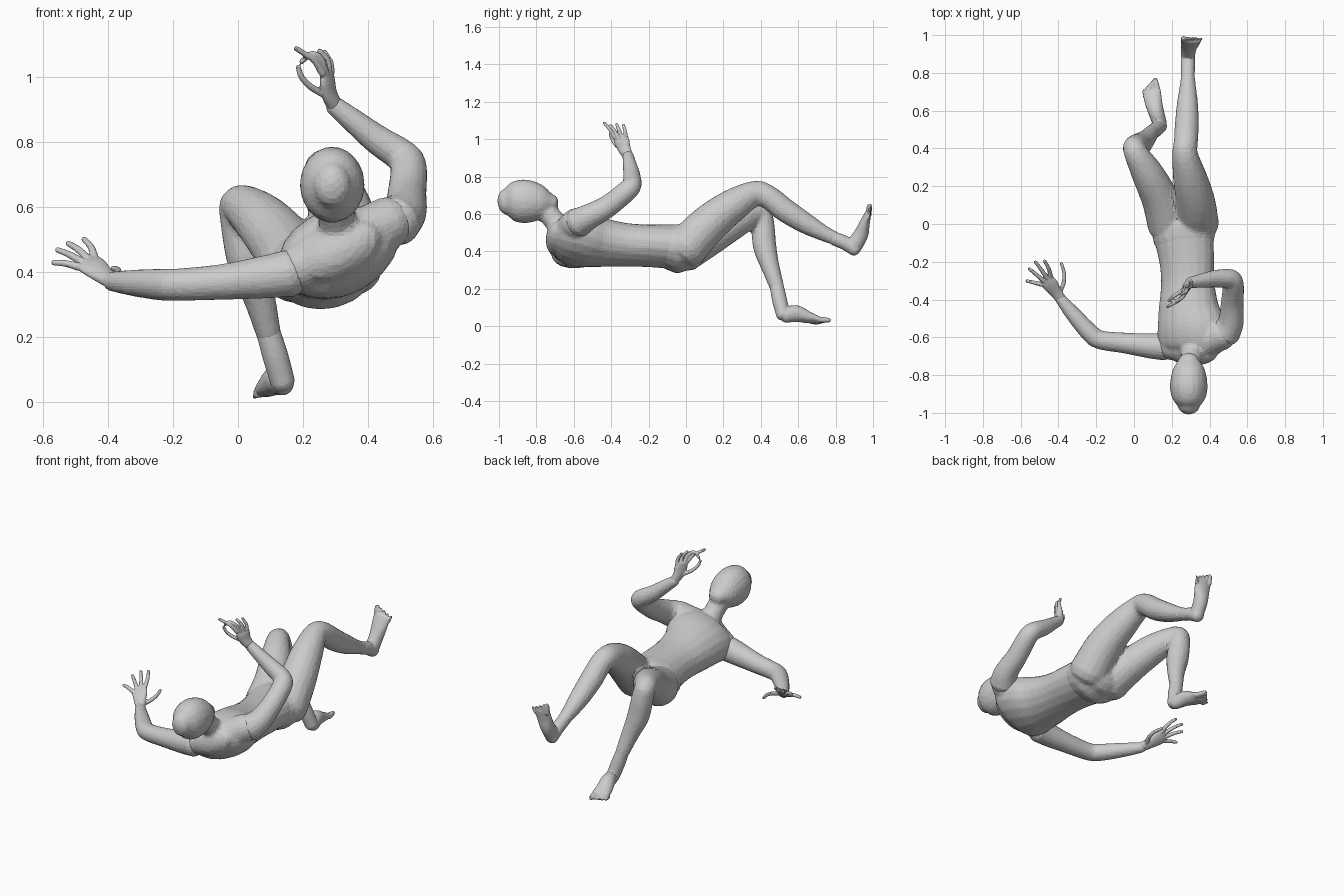
import bpy, bmesh, math
from mathutils import Vector


def spline(pts, steps=5):
    """Smooth curve through control points of any dimension."""
    p = [Vector(q) for q in pts]
    p = [p[0] * 2 - p[1]] + p + [p[-1] * 2 - p[-2]]
    out = []
    for i in range(1, len(p) - 2):
        a, b, c, d = p[i - 1:i + 3]
        for s in range(steps):
            t = s / steps
            out.append(0.5 * (b * 2 + (c - a) * t + (a * 2 - b * 5 + c * 4 - d) * t * t
                              + (b * 3 - a - c * 3 + d) * t ** 3))
    return out + [p[-2]]


def loft(bm, pts, wide=(1, 0, 0), wide_end=None, sides=18):
    """Closed elliptical tube; points are (x, y, z, half width[, half depth])."""
    path = spline([tuple(q) if len(q) == 5 else tuple(q) + (q[3],) for q in pts])
    pos = [Vector(q[:3]) for q in path]
    n = len(path)
    w0, w1 = Vector(wide), Vector(wide_end or wide)
    rings = []

    def ring(c, t, w, a, b):
        u = (w - t * w.dot(t)).normalized()
        v = t.cross(u)
        rings.append([bm.verts.new(c + u * (a * math.cos(k * math.tau / sides))
                                   + v * (b * math.sin(k * math.tau / sides)))
                      for k in range(sides)])

    for i in range(n):
        t = (pos[min(i + 1, n - 1)] - pos[max(i - 1, 0)]).normalized()
        w = w0.lerp(w1, i / (n - 1))
        a, b = path[i][3], path[i][4]
        bulge = min(a, b) * 0.75
        caps = [(-bulge * math.sin(h), math.cos(h)) for h in (1.4, 1.0, 0.5)]
        if i == 0:
            for off, s in caps:
                ring(pos[i] + t * off, t, w, a * s, b * s)
        ring(pos[i], t, w, a, b)
        if i == n - 1:
            for off, s in reversed(caps):
                ring(pos[i] - t * off, t, w, a * s, b * s)
    for r, q in zip(rings, rings[1:]):
        for k in range(sides):
            m = (k + 1) % sides
            bm.faces.new((r[k], r[m], q[m], q[k]))
    bm.faces.new(rings[0][::-1])
    bm.faces.new(rings[-1])


def part(name, lofts, voxel, keep, smooth):
    """Fuse several lofts into one faceted skin."""
    bm = bmesh.new()
    for args in lofts:
        loft(bm, *args)
    bmesh.ops.recalc_face_normals(bm, faces=bm.faces)
    me = bpy.data.meshes.new(name)
    bm.to_mesh(me)
    bm.free()
    ob = bpy.data.objects.new(name, me)
    bpy.context.collection.objects.link(ob)
    r = ob.modifiers.new("fuse", 'REMESH')
    r.mode, r.voxel_size = 'VOXEL', voxel
    s = ob.modifiers.new("soften", 'SMOOTH')
    s.factor, s.iterations = 0.5, smooth
    d = ob.modifiers.new("facets", 'DECIMATE')
    d.ratio = keep


def digits(list_of_paths, r):
    """Fingers or toes that taper towards the tip."""
    out = []
    for path in list_of_paths:
        n = len(path) - 1
        out.append(([tuple(p) + (r * (1 - 0.3 * i / n),) for i, p in enumerate(path)],
                    (0.3, 0.5, 0.81)))
    return out


def tilt(deg):
    return (math.cos(math.radians(deg)), 0, math.sin(math.radians(deg)))


# Torso, neck and head
torso = ([(.265, -.07, .425, .16, .118), (.28, -.2, .43, .147, .113), (.285, -.32, .435, .145, .115),
          (.29, -.45, .447, .165, .128), (.305, -.55, .458, .19, .135), (.315, -.64, .462, .19, .118),
          (.315, -.69, .465, .14, .08)], tilt(8), tilt(28))
shoulder_bridge = [(.19, -.645, .41, .075), (.32, -.645, .48, .085), (.47, -.585, .555, .08)]
neck = [(.315, -.64, .49, .075), (.305, -.70, .56, .058), (.29, -.77, .64, .058)]
head = [(.29, -.965, .665, .058, .07), (.29, -.92, .668, .09, .108), (.29, -.85, .667, .1, .117),
        (.29, -.77, .662, .085, .092), (.29, -.715, .66, .052, .045)]
part("torso_and_head", [torso, (shoulder_bridge, (0, 1, 0)), (neck,), (head,)], .012, .22, 3)

# Pelvis and legs
pelvis = ([(.265, -.085, .425, .165, .122), (.262, -.02, .412, .165, .132),
           (.26, .03, .40, .13, .105)], tilt(8))
raised_leg = [(.335, 0, .42, .115), (.325, .12, .545, .105), (.295, .25, .645, .09),
              (.27, .37, .71, .068), (.275, .44, .69, .064), (.28, .53, .62, .064),
              (.283, .64, .55, .056), (.285, .74, .495, .042), (.285, .80, .468, .036)]
planted_leg = [(.185, 0, .41, .115), (.14, .13, .48, .1), (.07, .27, .56, .085),
               (.005, .385, .605, .062), (.008, .41, .55, .062), (.03, .42, .43, .063),
               (.065, .45, .32, .05), (.097, .49, .2, .038)]
part("pelvis_and_legs", [pelvis, (raised_leg,), (planted_leg,)], .012, .22, 3)

# Arms
part("bent_arm", [([(.485, -.575, .555, .08), (.513, -.52, .585, .068), (.52, -.42, .64, .06),
                    (.525, -.32, .72, .056), (.505, -.29, .755, .052), (.43, -.29, .805, .046),
                    (.36, -.3, .86, .038), (.295, -.31, .912, .03)], (0, 1, .3))], .009, .25, 2)
part("stretched_arm", [([(.16, -.65, .395, .073), (.08, -.645, .383, .066), (-.05, -.63, .368, .055),
                         (-.18, -.613, .36, .05), (-.235, -.575, .36, .049), (-.32, -.48, .365, .041),
                         (-.39, -.395, .37, .03)], (0, 0, 1))], .009, .25, 2)

# Open hand: palm, then thumb and four spread fingers
open_palm = ([(-.385, -.40, .37, .028, .024), (-.415, -.36, .39, .034, .02),
              (-.445, -.32, .415, .044, .018), (-.463, -.295, .43, .042, .013)], (.75, .5, .4))
open_fingers = [
    [(-.395, -.365, .38), (-.372, -.31, .395), (-.37, -.26, .405), (-.384, -.208, .41)],
    [(-.44, -.28, .44), (-.452, -.235, .475), (-.474, -.195, .50)],
    [(-.462, -.285, .44), (-.492, -.24, .468), (-.523, -.20, .487)],
    [(-.48, -.30, .43), (-.52, -.265, .453), (-.556, -.237, .467)],
    [(-.49, -.32, .415), (-.53, -.31, .425), (-.568, -.301, .428)]]
part("open_hand", [open_palm] + digits(open_fingers, .0125), .004, .25, 2)

# Pinching hand: palm, thumb meeting the curled fingers
pinch_palm = ([(.295, -.312, .915, .028, .024), (.28, -.33, .95, .036, .022),
               (.275, -.342, .985, .043, .019), (.272, -.348, 1.01, .04, .014)], (.35, .9, 0))
pinch_fingers = [
    [(.265, -.345, .945), (.222, -.375, .97), (.195, -.395, 1.0), (.185, -.405, 1.03)],
    [(.26, -.382, 1.01), (.235, -.405, 1.05), (.205, -.422, 1.07), (.178, -.438, 1.087)],
    [(.27, -.365, 1.01), (.255, -.39, 1.055), (.225, -.405, 1.07), (.195, -.405, 1.045)],
    [(.28, -.345, 1.01), (.275, -.358, 1.05), (.25, -.372, 1.08)],
    [(.285, -.32, 1.0), (.285, -.325, 1.04), (.265, -.335, 1.077)]]
part("pinching_hand", [pinch_palm] + digits(pinch_fingers, .0115), .004, .25, 2)


def toes(base_in, base_out, tip_in, tip_out, r):
    """Five toes spread between the big and the little toe."""
    out = []
    for i in range(5):
        f = i / 4
        a = Vector(base_in).lerp(Vector(base_out), f)
        b = Vector(tip_in).lerp(Vector(tip_out), f)
        k = r * (1 - .4 * f) * (1 if i == 0 else .8)
        out.append(([tuple(a) + (k,), tuple(a.lerp(b, .5)) + (k * .95,), tuple(b) + (k * .8,)],))
    return out


# Feet: ankle with heel, then instep with toes
part("raised_foot",
     [([(.285, .79, .47, .037), (.285, .85, .445, .038), (.285, .905, .412, .038)],),
      ([(.285, .895, .425, .038, .045), (.29, .935, .49, .042, .04), (.297, .955, .55, .05, .028),
        (.302, .972, .60, .055, .018)],)]
     + toes((.265, .975, .595), (.345, .975, .575), (.262, .982, .645), (.358, .982, .61), .017),
     .006, .25, 2)
part("planted_foot",
     [([(.096, .487, .205, .038), (.115, .5, .14, .04), (.138, .52, .06, .038)], (1, .2, 0)),
      ([(.138, .53, .06, .037, .042), (.118, .59, .067, .042, .045), (.102, .65, .048, .047, .032),
        (.094, .70, .034, .05, .02)], (1, .25, .15))]
     + toes((.125, .705, .036), (.055, .67, .018), (.112, .765, .032), (.05, .71, .014), .016),
     .006, .25, 2)
